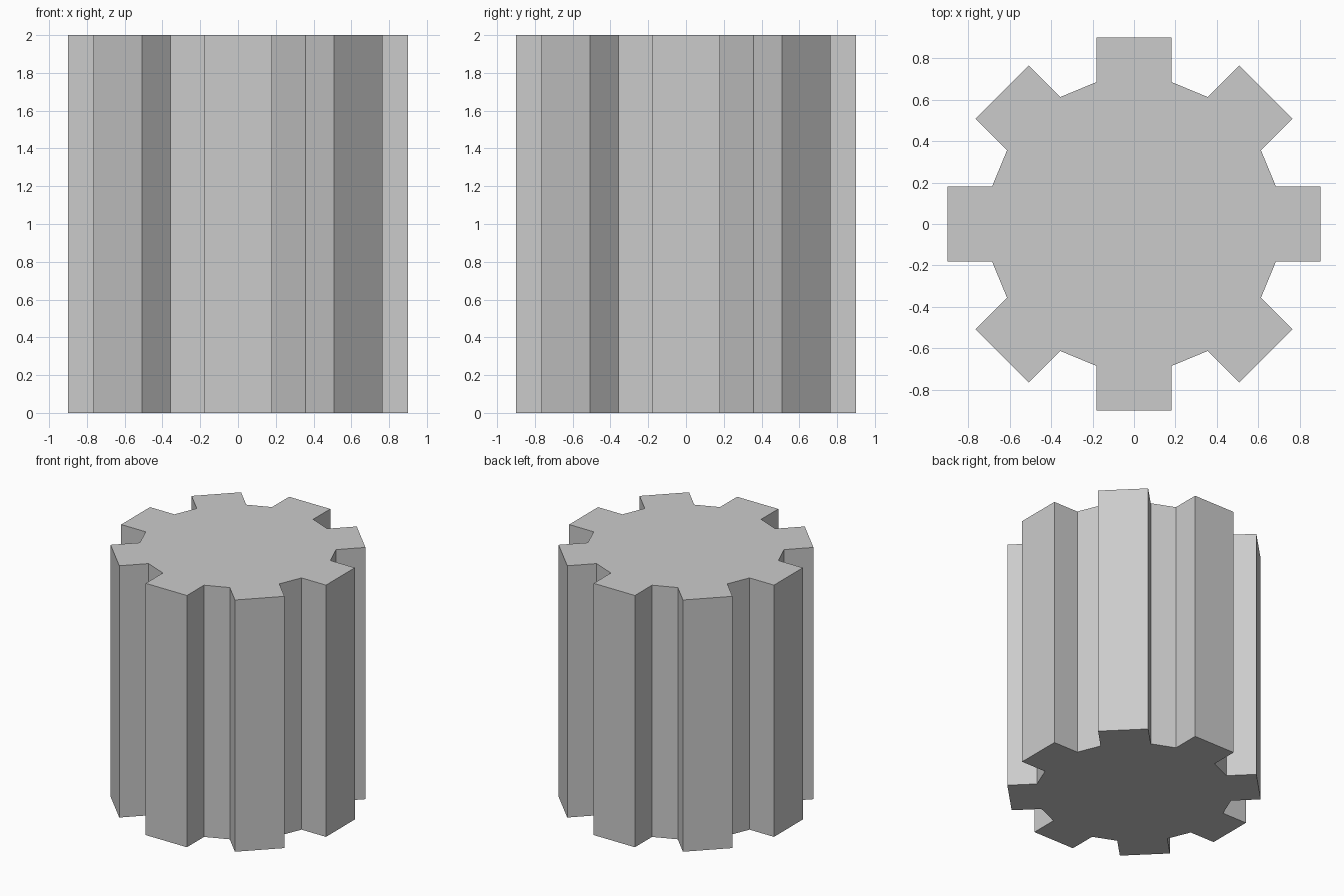
import bpy, bmesh, math

if "Cube" in bpy.data.objects:
    bpy.data.objects.remove(bpy.data.objects["Cube"])

TEETH = 8
HEIGHT = 2.0
ROOT_X, TIP_X, HALF_W = 0.685, 0.90, 0.181

# One straight-sided tooth, pointing along +x, counter-clockwise
tooth = [(ROOT_X, -HALF_W), (TIP_X, -HALF_W), (TIP_X, HALF_W), (ROOT_X, HALF_W)]

# Repeat the tooth around the axis to form the gear outline
bm = bmesh.new()
outline = []
for i in range(TEETH):
    a = 2 * math.pi * i / TEETH
    c, s = math.cos(a), math.sin(a)
    outline += [bm.verts.new((x * c - y * s, x * s + y * c, 0)) for x, y in tooth]

# Extrude the outline into a solid splined shaft
base = bm.faces.new(outline)
top = bmesh.ops.extrude_face_region(bm, geom=[base], use_keep_orig=True)
verts = [g for g in top["geom"] if isinstance(g, bmesh.types.BMVert)]
bmesh.ops.translate(bm, verts=verts, vec=(0, 0, HEIGHT))
bmesh.ops.recalc_face_normals(bm, faces=bm.faces)

mesh = bpy.data.meshes.new("gear_shaft")
bm.to_mesh(mesh)
bm.free()
bpy.context.collection.objects.link(bpy.data.objects.new("gear_shaft", mesh))
